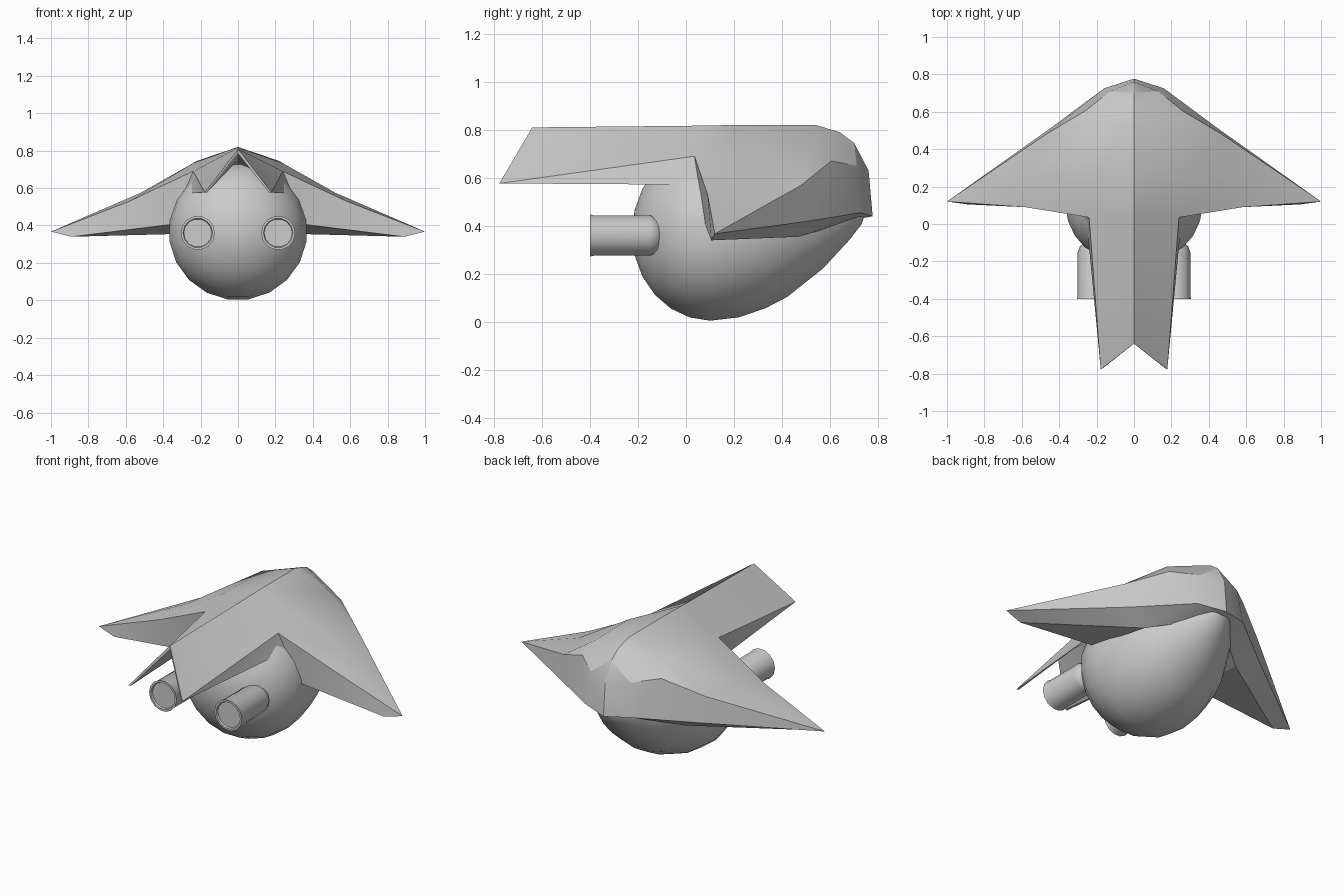
import bpy, math

if "Cube" in bpy.data.objects:
    bpy.data.objects.remove(bpy.data.objects["Cube"])


def make_object(name, verts, faces, angle=30):
    mesh = bpy.data.meshes.new(name)
    mesh.from_pydata(verts, [], faces)
    mesh.update()
    ob = bpy.data.objects.new(name, mesh)
    bpy.context.collection.objects.link(ob)
    bpy.ops.object.select_all(action='DESELECT')
    ob.select_set(True)
    bpy.context.view_layer.objects.active = ob
    bpy.ops.object.mode_set(mode='EDIT')
    bpy.ops.mesh.select_all(action='SELECT')
    bpy.ops.mesh.remove_doubles(threshold=0.0005)
    bpy.ops.mesh.normals_make_consistent(inside=False)
    bpy.ops.object.mode_set(mode='OBJECT')
    bpy.ops.object.shade_smooth_by_angle(angle=math.radians(angle))
    return ob


def lathe_y(name, profile, cx, sides, angle):
    """Rings round the y axis; profile rows are (y, radius, centre z)."""
    verts, faces = [], []
    for y, r, cz in profile:
        for i in range(sides):
            a = 2 * math.pi * (i + 0.5) / sides
            verts.append((cx + r * math.sin(a), y, cz - r * math.cos(a)))
    for k in range(len(profile) - 1):
        for i in range(sides):
            j = (i + 1) % sides
            faces.append((k * sides + i, k * sides + j,
                          (k + 1) * sides + j, (k + 1) * sides + i))
    return make_object(name, verts, faces, angle)


# Egg-shaped body with a raised nose
back = [(0.1 - 0.325 * math.cos(t), 0.37 * math.sin(t), 0.372)
        for t in [math.radians(d) for d in (0, 15, 30, 45, 60, 75)]]
front = [(0.1, 0.371, 0.372), (0.22, 0.362, 0.377), (0.33, 0.332, 0.385),
         (0.42, 0.295, 0.395), (0.57, 0.205, 0.425), (0.68, 0.11, 0.45),
         (0.73, 0.06, 0.465), (0.755, 0.0, 0.475)]
lathe_y("body", back + front, 0, 20, 60)

# Twin exhaust tubes with a lip and recessed end
tube = [(-0.39, 0, 0.36), (-0.39, 0.075, 0.36), (-0.40, 0.079, 0.36),
        (-0.40, 0.091, 0.36), (-0.385, 0.086, 0.36), (-0.15, 0.086, 0.36),
        (-0.118, 0.074, 0.36), (-0.10, 0.045, 0.36), (-0.10, 0, 0.36)]
for side, label in ((-1, "left"), (1, "right")):
    lathe_y("exhaust_" + label, tube, side * 0.215, 14, 40)

# Wing shell: named corner points of the right half
P = {
    # centre ridge, tail to nose
    'r0': (0, -.64, .81), 'r1': (0, .03, .817), 'r2': (0, .2, .82),
    'r3': (0, .54, .82), 'r4': (0, .64, .79), 'r5': (0, .70, .745),
    'r6': (0, .76, .63), 'r7': (0, .777, .44),
    # shoulder line
    'c0': (.178, -.777, .577), 'c1': (.24, .035, .69), 'c2': (.24, .2, .733),
    'c3': (.22, .54, .745), 'c4': (.26, .605, .67), 'e': (.13, .71, .65),
    # wing
    'd1': (.58, .09, .53), 'd2': (.52, .27, .575), 'd3': (.47, .48, .57),
    't': (1, .12, .367), 'tb': (.89, .105, .34),
    # lower leading edge and underside
    'l1': (.16, .725, .455), 'l2': (.45, .51, .42), 'p': (.32, .47, .355),
    'q': (0, .72, .43), 'm': (.36, .08, .405), 'k': (.25, -.02, .572),
    # inside of the tail roof
    'ri': (0, -.64, .785), 'ci': (.165, -.77, .577), 'rk': (0, -.01, .75),
}
FACES = [
    'r0 c0 c1 r1', 'r1 c1 c2 r2', 'r2 c2 c3 r3',
    'c1 d1 d2 c2', 'c2 d2 d3 c3', 'c3 d3 c4', 'd1 t d2', 'd2 t d3',
    'r3 c3 r4', 'c3 c4 e', 'c3 e r4', 'r4 e r5', 'r5 e r6',
    'e l1 r7 r6', 'c4 l1 e', 'c4 d3 l2 l1', 'd3 t l2',
    'c1 k m', 'c1 m d1', 'd1 m tb', 'd1 tb t',
    't tb l2', 'tb m p', 'tb p l2', 'p l1 l2', 'p q l1', 'q r7 l1',
    'c0 k c1', 'r0 ri ci c0', 'c0 ci k', 'ri rk k ci',
    # hidden inner closure inside the body
    'rk q p k', 'k p m',
]
names = list(P)
n = len(names)
idx = {name: i for i, name in enumerate(names)}
verts = [P[k] for k in names] + [(-P[k][0], P[k][1], P[k][2]) for k in names]
faces = []
for f in FACES:
    ids = [idx[k] for k in f.split()]
    faces.append(ids)
    faces.append([i + n for i in reversed(ids)])
make_object("wing_shell", verts, faces, 26)
